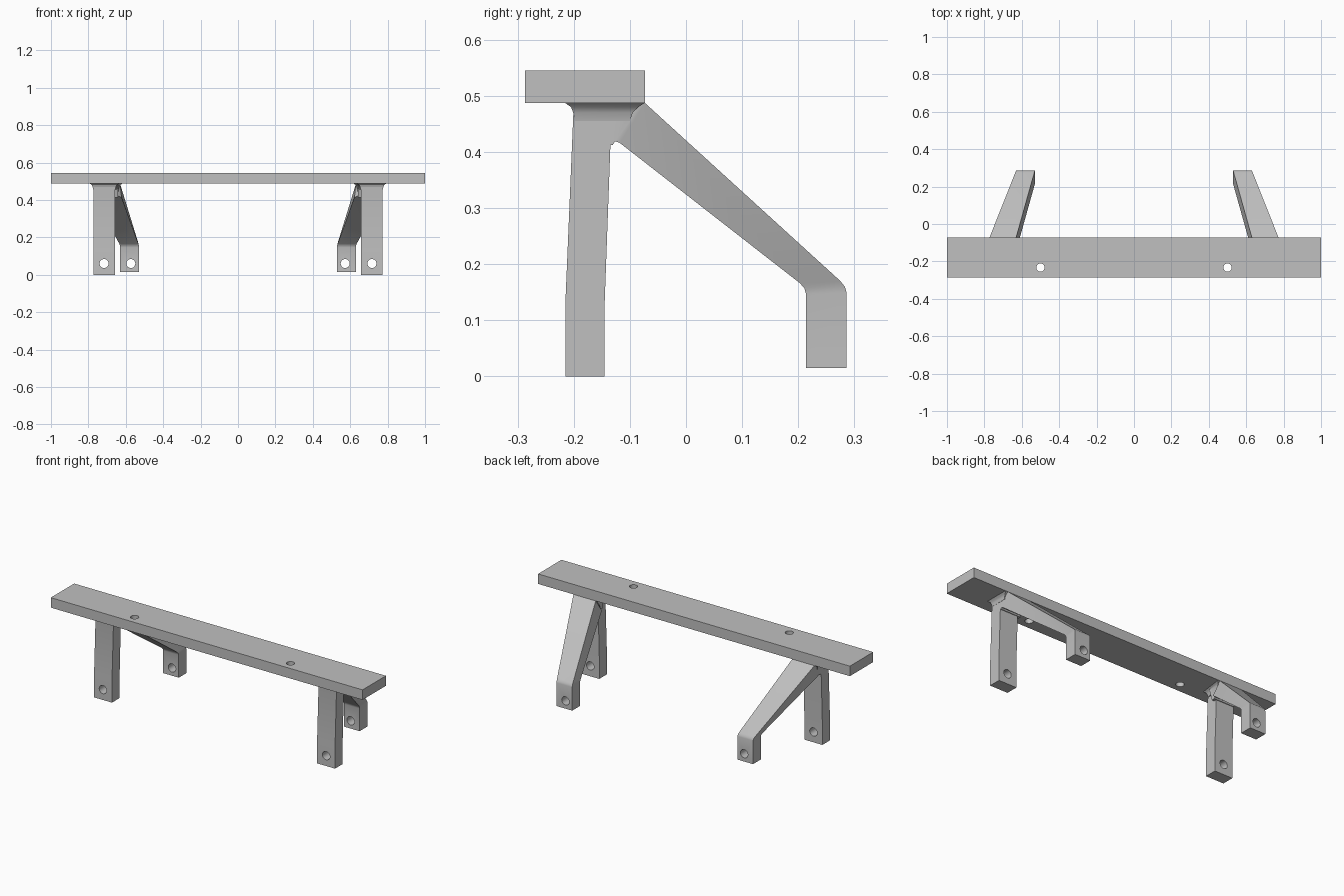
import bpy, bmesh, math
from mathutils import Matrix

if "Cube" in bpy.data.objects:
    bpy.data.objects.remove(bpy.data.objects["Cube"])

grey = bpy.data.materials.new("plain grey")
grey.use_nodes = True
grey.diffuse_color = (0.53, 0.53, 0.53, 1)
grey.node_tree.nodes["Principled BSDF"].inputs["Base Color"].default_value = grey.diffuse_color


def finish(name, bm):
    bmesh.ops.recalc_face_normals(bm, faces=bm.faces)
    mesh = bpy.data.meshes.new(name)
    bm.to_mesh(mesh)
    bm.free()
    mesh.materials.append(grey)
    ob = bpy.data.objects.new(name, mesh)
    bpy.context.collection.objects.link(ob)
    return ob


def loft(name, rings):
    """Skin a solid through rings of four corners."""
    bm = bmesh.new()
    loops = [[bm.verts.new(p) for p in ring] for ring in rings]
    for a, b in zip(loops, loops[1:]):
        for i in range(4):
            j = (i + 1) % 4
            bm.faces.new((a[i], a[j], b[j], b[i]))
    bm.faces.new(loops[0])
    bm.faces.new(loops[-1])
    return finish(name, bm)


def peg(x, y, z, radius, axis):
    bm = bmesh.new()
    turn = Matrix.Rotation(math.pi / 2, 4, "X") if axis == "Y" else Matrix()
    bmesh.ops.create_cone(bm, cap_ends=True, segments=32, radius1=radius, radius2=radius,
                          depth=0.3, matrix=Matrix.Translation((x, y, z)) @ turn)
    ob = finish("hole_cutter", bm)
    ob.hide_render = True
    return ob


def combine(ob, others, operation):
    """Apply booleans, then remove the helper objects."""
    for other in others:
        mod = ob.modifiers.new(operation, "BOOLEAN")
        mod.operation, mod.solver, mod.object = operation, "EXACT", other
    graph = bpy.context.evaluated_depsgraph_get()
    mesh = bpy.data.meshes.new_from_object(ob.evaluated_get(graph))
    ob.modifiers.clear()
    ob.data = mesh
    for other in others:
        bpy.data.objects.remove(other)


def smooth(ob):
    bpy.ops.object.select_all(action="DESELECT")
    ob.select_set(True)
    bpy.context.view_layer.objects.active = ob
    bpy.ops.object.shade_smooth_by_angle(angle=math.radians(32))


def rect(x0, x1, y0, y1, z):
    return [(x0, y0, z), (x1, y0, z), (x1, y1, z), (x0, y1, z)]


# Shelf plank with two upright holes
plank = loft("plank", [rect(-1, 1, -0.287, -0.073, z) for z in (0.487, 0.545)])
combine(plank, [peg(s * 0.5, -0.233, 0.51, 0.022, "Z") for s in (-1, 1)], "DIFFERENCE")
smooth(plank)

UNDER = 0.487
for side, s in (("left", 1), ("right", -1)):
    # Front leg, leaning slightly back above its straight foot
    leg = loft(side + "_support", [rect(s * 0.658, s * 0.773, y, y + w, z) for y, w, z in
                                   ((-0.215, 0.07, 0), (-0.215, 0.07, 0.13), (-0.2, 0.068, UNDER))])

    # Rear foot and diagonal strut: lower (y, z), upper (y, z) along the path
    path = [((0.214, 0.015), (0.286, 0.015)), ((0.214, 0.146), (0.286, 0.15)),
            ((0.211, 0.157), (0.283, 0.16)), ((0.203, 0.166), (0.275, 0.17)),
            ((-0.118, 0.416), (-0.073, UNDER)), ((-0.126, 0.419), (-0.1, UNDER)),
            ((-0.131, 0.412), (-0.15, UNDER)), ((-0.15, 0.412), (-0.17, UNDER))]

    def spread(y, edge):
        t = max(0, edge - y)
        return min(0.53 + 0.28 * t, 0.64), min(0.63 + 0.425 * t, 0.773)

    rings = []
    for low, up in path:
        a, b = spread(low[0], 0.214), spread(up[0], 0.286)
        if low[0] < -0.12:
            a = (0.642, 0.773)
        rings.append([(s * a[0], *low), (s * a[1], *low), (s * b[1], *up), (s * b[0], *up)])
    strut = loft("strut", rings)

    # Flared head under the plank
    def head_ring(front, back, grow, z):
        return [(s * (0.656 - grow), front, z), (s * (0.774 + grow), front, z),
                (s * (0.774 + grow), back, z), (s * (0.637 - grow), back, z)]

    head = loft("head", [head_ring(-0.198, -0.1, 0, 0.455), head_ring(-0.201, -0.095, 0.003, 0.47),
                         head_ring(-0.205, -0.085, 0.008, 0.48), head_ring(-0.215, -0.074, 0.017, UNDER)])
    combine(leg, [strut, head], "UNION")

    # Screw holes through both feet
    combine(leg, [peg(s * 0.716, -0.18, 0.06, 0.024, "Y"),
                  peg(s * 0.573, 0.25, 0.06, 0.024, "Y")], "DIFFERENCE")
    smooth(leg)
